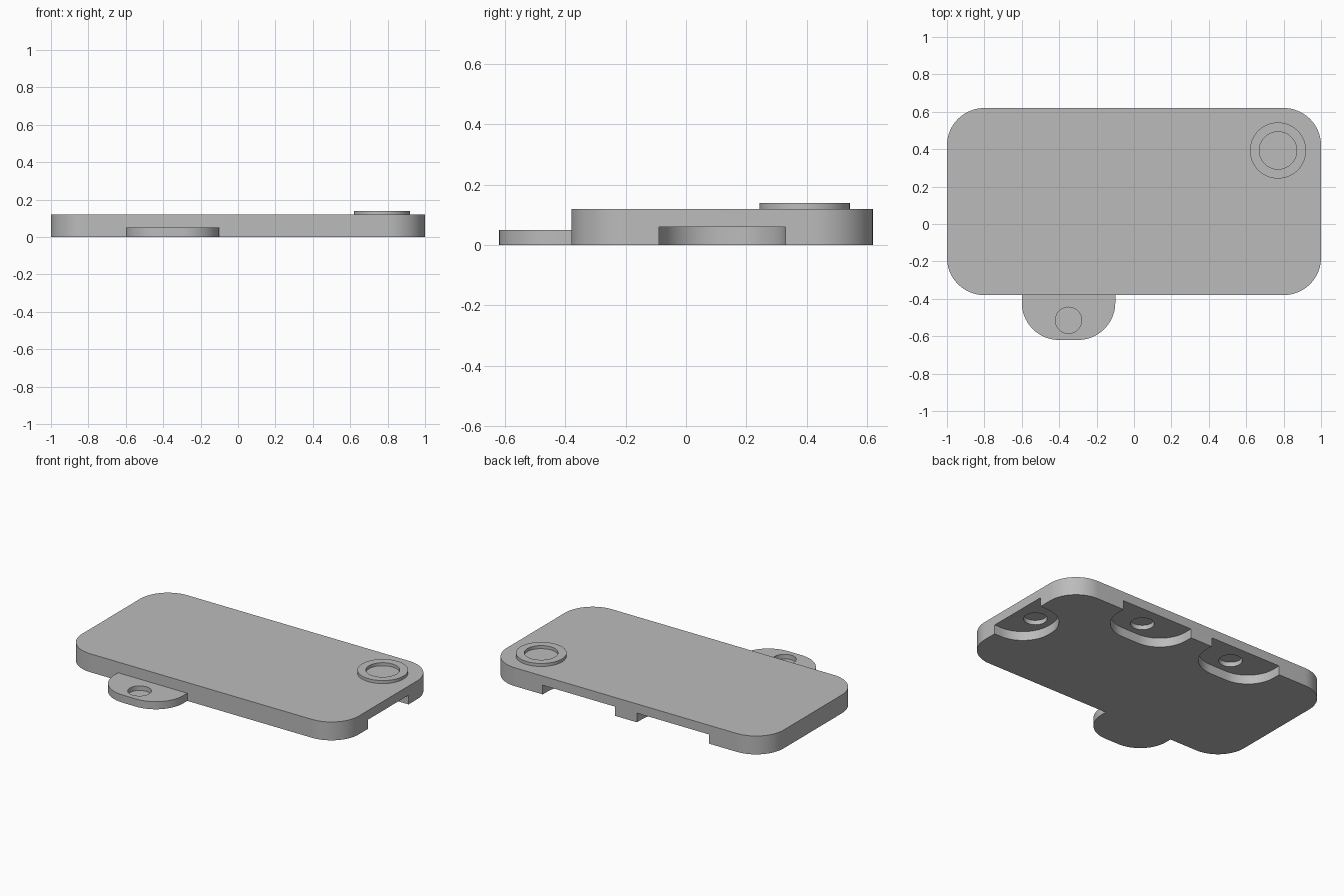
import bpy, bmesh
from math import pi, sin, cos
from mathutils import Matrix, Vector

if "Cube" in bpy.data.objects:
    bpy.data.objects.remove(bpy.data.objects["Cube"], do_unlink=True)

grey = bpy.data.materials.new("plain_grey")
grey.use_nodes = True
grey.diffuse_color = (0.5, 0.5, 0.5, 1)
grey.node_tree.nodes["Principled BSDF"].inputs["Base Color"].default_value = (0.5, 0.5, 0.5, 1)


def arc(cx, cy, r, start, end, steps=20):
    angles = [start + (end - start) * i / steps for i in range(steps + 1)]
    return [(cx + r * cos(a), cy + r * sin(a)) for a in angles]


def circle(r):
    return arc(0, 0, r, 0, 2 * pi, 64)[:-1]


def rounded_rectangle(w, d, r):
    x, y = w - r, d - r
    corners = [(x, y), (-x, y), (-x, -y), (x, -y)]
    return [p for i, (cx, cy) in enumerate(corners)
            for p in arc(cx, cy, r, i * pi / 2, (i + 1) * pi / 2)]


def tongue(w, start, depth, r):
    """Straight edge at start, two rounded corners at depth."""
    return ([(w, start)] + arc(w - r, depth - r, r, 0, pi / 2)
            + arc(r - w, depth - r, r, pi / 2, pi) + [(-w, start)])


def prism(name, outline, x, y, bottom, top, turn=0):
    """Extrude an outline between two heights, turned and placed."""
    bm = bmesh.new()
    place = Matrix.Translation((x, y, 0)) @ Matrix.Rotation(turn, 4, "Z")
    face = bm.faces.new([bm.verts.new(place @ Vector((u, v, bottom))) for u, v in outline])
    grown = bmesh.ops.extrude_face_region(bm, geom=[face])["geom"]
    for v in grown:
        if isinstance(v, bmesh.types.BMVert):
            v.co.z = top
    bmesh.ops.recalc_face_normals(bm, faces=bm.faces)
    mesh = bpy.data.meshes.new(name)
    bm.to_mesh(mesh)
    bm.free()
    mesh.materials.append(grey)
    obj = bpy.data.objects.new(name, mesh)
    bpy.context.scene.collection.objects.link(obj)
    return obj


def carve(obj, cutters):
    """Subtract the cutters, bake the result and drop the helpers."""
    for cutter in cutters:
        cutter.hide_render = True
        mod = obj.modifiers.new("cut", "BOOLEAN")
        mod.operation, mod.solver, mod.object = "DIFFERENCE", "EXACT", cutter
    bpy.context.view_layer.update()
    graph = bpy.context.evaluated_depsgraph_get()
    baked = bpy.data.meshes.new_from_object(obj.evaluated_get(graph))
    obj.modifiers.clear()
    obj.data = baked
    for cutter in cutters:
        bpy.data.objects.remove(cutter, do_unlink=True)


# Main plate with edge pockets underneath, each with a round socket in its ceiling
plate = prism("plate", rounded_rectangle(1, 0.5, 0.2), 0, 0.12, 0, 0.12)
cutters = []
for x, y, half, turn in [(-0.34, 0.62, 0.26, pi), (0.34, 0.62, 0.26, pi), (1, 0.12, 0.21, pi / 2)]:
    cutters.append(prism("pocket_cutter", tongue(half, -0.1, 0.25, 0.2), x, y, -0.1, 0.06, turn))
    inward = Matrix.Rotation(turn, 3, "Z") @ Vector((0, 0.138, 0))
    cutters.append(prism("socket_cutter", circle(0.07), x + inward.x, y + inward.y, 0.03, 0.09))
carve(plate, cutters)

# Connecting tab with a blind round socket on top
tab = prism("connecting_tab", tongue(0.25, 0, 0.24, 0.2), -0.35, -0.38, 0, 0.05, pi)
carve(tab, [prism("socket_cutter", circle(0.07), -0.35, -0.515, 0.02, 0.1)])

# Raised ring in the corner
ring = prism("raised_ring", circle(0.15), 0.77, 0.393, 0.12, 0.14)
carve(ring, [prism("ring_cutter", circle(0.1), 0.77, 0.393, 0.05, 0.2)])

# Smooth the curved walls, keep the rims sharp
bpy.ops.object.select_all(action="DESELECT")
for obj in (plate, tab, ring):
    obj.select_set(True)
bpy.context.view_layer.objects.active = plate
bpy.ops.object.shade_smooth_by_angle()
